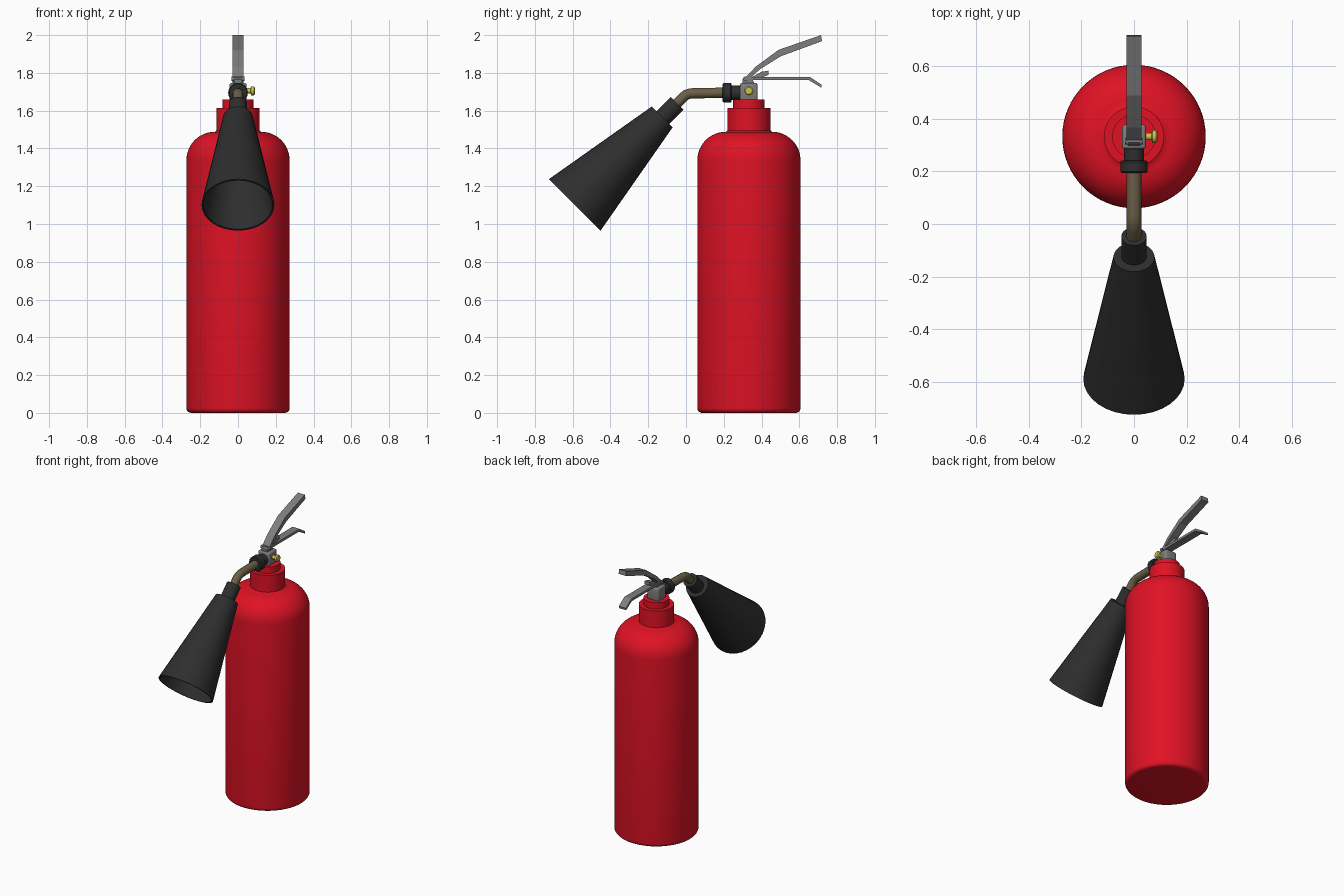
import bpy, bmesh, math
from mathutils import Vector, Matrix

if "Cube" in bpy.data.objects:
    bpy.data.objects.remove(bpy.data.objects["Cube"])


def material(name, rgb):
    m = bpy.data.materials.new(name)
    m.diffuse_color = (*rgb, 1)
    m.use_nodes = True
    m.node_tree.nodes["Principled BSDF"].inputs["Base Color"].default_value = m.diffuse_color
    return m


RED = material("red_paint", (0.74, 0.006, 0.018))
BLACK = material("black_plastic", (0.027, 0.027, 0.027))
GREY = material("grey_metal", (0.21, 0.21, 0.21))
BRASS = material("brown_brass", (0.15, 0.115, 0.06))
YELLOW = material("yellow_pin", (0.65, 0.55, 0.07))
CY = 0.333  # y of the cylinder axis


def finish(bm, name, mat, angle=35):
    bmesh.ops.recalc_face_normals(bm, faces=bm.faces)
    for f in bm.faces:
        f.smooth = True
    for e in bm.edges:
        e.smooth = e.calc_face_angle(0) < math.radians(angle)
    me = bpy.data.meshes.new(name)
    bm.to_mesh(me)
    bm.free()
    me.materials.append(mat)
    ob = bpy.data.objects.new(name, me)
    bpy.context.collection.objects.link(ob)
    return ob


def lathe(name, profile, mat, origin=(0, 0, 0), axis=(0, 0, 1), segs=32):
    """Turn (radius, height) points around an axis."""
    bm = bmesh.new()
    rings = []
    for r, h in profile:
        n = segs if r > 0 else 1
        rings.append([bm.verts.new((r * math.cos(2 * math.pi * i / segs),
                                    r * math.sin(2 * math.pi * i / segs), h)) for i in range(n)])
    for a, b in zip(rings, rings[1:]):
        for i in range(segs):
            j = (i + 1) % segs
            if len(a) == 1:
                bm.faces.new((a[0], b[i], b[j]))
            elif len(b) == 1:
                bm.faces.new((a[i], a[j], b[0]))
            else:
                bm.faces.new((a[i], a[j], b[j], b[i]))
    rot = Vector(axis).to_track_quat('Z', 'Y').to_matrix().to_4x4()
    bm.transform(Matrix.Translation(origin) @ rot)
    return finish(bm, name, mat)


def plate(name, outline, half, mat):
    """Extrude a (y, z) outline across x."""
    bm = bmesh.new()
    face = bm.faces.new([bm.verts.new((-half, y, z)) for y, z in outline])
    out = bmesh.ops.extrude_face_region(bm, geom=[face])
    bmesh.ops.translate(bm, vec=(2 * half, 0, 0),
                        verts=[v for v in out["geom"] if isinstance(v, bmesh.types.BMVert)])
    return finish(bm, name, mat, 10)


def arc(cr, ch, r, a0, a1, n):
    return [(cr + r * math.cos(math.radians(a0 + (a1 - a0) * i / n)),
             ch + r * math.sin(math.radians(a0 + (a1 - a0) * i / n))) for i in range(n + 1)]


# red tank with rounded shoulder, neck and collar
tank = [(0, 0)] + arc(0.248, 0.025, 0.025, -90, 0, 5) + arc(0.123, 1.338, 0.15, 0, 90, 12)
tank += [(0.114, 1.495), (0.114, 1.615), (0.083, 1.615), (0.083, 1.66), (0, 1.66)]
lathe("tank", tank, RED, (0, CY, 0), segs=64)

# grey valve block with bevelled edges
bm = bmesh.new()
bmesh.ops.create_cube(bm, size=1)
bm.transform(Matrix.Translation((0, 0.332, 1.7)) @ Matrix.Diagonal((0.09, 0.092, 0.094, 1)))
bmesh.ops.bevel(bm, geom=bm.edges[:], offset=0.01, segments=3, profile=0.5, affect='EDGES')
finish(bm, "valve_block", GREY)

# safety pin knob on the right side
lathe("safety_pin", [(0, 0), (0.014, 0), (0.014, 0.026), (0.024, 0.03),
                     (0.024, 0.044), (0.018, 0.049), (0, 0.049)],
      YELLOW, (0.04, 0.333, 1.705), (1, 0, 0), 20)

# black hose fitting
lathe("hose_fitting", [(0, 0), (0.038, 0), (0.038, 0.05), (0.046, 0.05), (0.052, 0.056),
                       (0.052, 0.092), (0.046, 0.098), (0, 0.098)],
      BLACK, (0, 0.292, 1.695), (0, -1, 0))

# bent brass pipe
path = [(0.21, 1.695), (0.04, 1.692)]
path += [(0.02, 1.69), (0.0, 1.683), (-0.018, 1.668), (-0.07, 1.617)]
cu = bpy.data.curves.new("bent_pipe", 'CURVE')
cu.dimensions = '3D'
cu.bevel_depth = 0.028
cu.bevel_resolution = 5
cu.use_fill_caps = True
sp = cu.splines.new('POLY')
sp.points.add(len(path) - 1)
for p, (y, z) in zip(sp.points, path):
    p.co = (0, y, z, 1)
cu.materials.append(BRASS)
bpy.context.collection.objects.link(bpy.data.objects.new("bent_pipe", cu))

# discharge horn: open hollow cone with a sleeve at the narrow end
down = (0, -0.705, -0.709)
lathe("horn", [(0, 0), (0.078, 0), (0.193, 0.657), (0.183, 0.657), (0.07, 0.012), (0, 0.012)],
      BLACK, (0, -0.126, 1.567), down)
lathe("horn_sleeve", [(0, 0), (0.048, 0), (0.048, 0.125), (0, 0.125)],
      BLACK, (0, -0.047, 1.639), down)

# carrying handle, squeeze lever and their hinge
plate("upper_lever", [(0.308, 1.768), (0.368, 1.832), (0.49, 1.922), (0.715, 2.0),
                      (0.72, 1.968), (0.502, 1.888), (0.39, 1.818), (0.325, 1.758)], 0.028, GREY)
plate("lower_lever", [(0.305, 1.779), (0.655, 1.779), (0.718, 1.737), (0.716, 1.722),
                      (0.65, 1.762), (0.305, 1.762)], 0.028, GREY)
plate("lever_tab", [(0.345, 1.775), (0.4, 1.806), (0.438, 1.812),
                    (0.438, 1.79), (0.4, 1.775)], 0.02, GREY)
plate("lever_mount", [(0.298, 1.735), (0.298, 1.765), (0.31, 1.78),
                      (0.345, 1.78), (0.365, 1.74)], 0.022, GREY)
lathe("hinge_pin", [(0, 0), (0.012, 0), (0.012, 0.07), (0, 0.07)],
      GREY, (-0.035, 0.315, 1.768), (1, 0, 0), 16)
